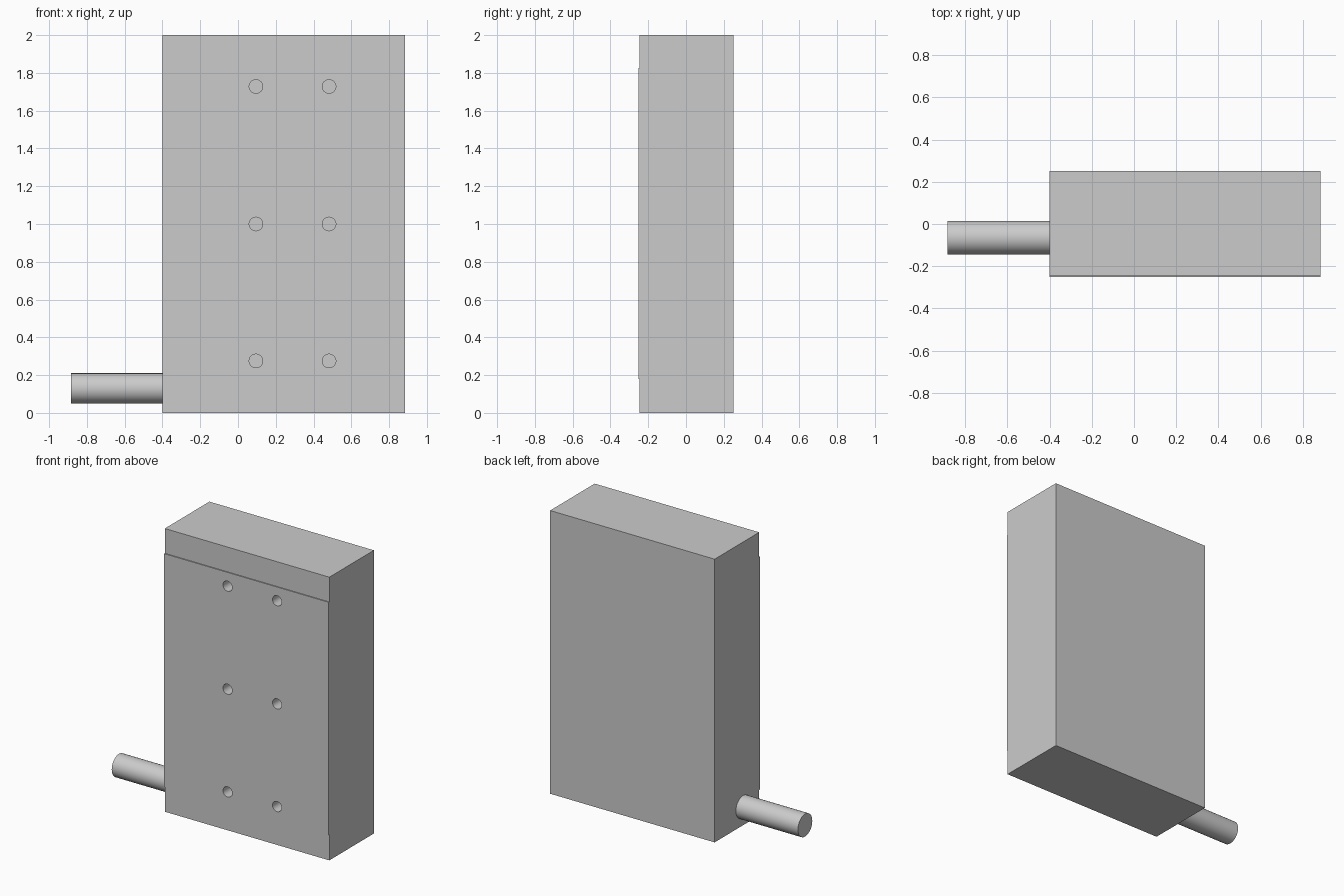
import bpy, bmesh, math
from mathutils import Matrix

if "Cube" in bpy.data.objects:
    bpy.data.objects.remove(bpy.data.objects["Cube"])

X0, X1 = -0.40, 0.885
BACK, FRONT, PAD = 0.252, -0.245, -0.252


def make_object(name, bm):
    bmesh.ops.recalc_face_normals(bm, faces=bm.faces)
    mesh = bpy.data.meshes.new(name)
    bm.to_mesh(mesh)
    bm.free()
    obj = bpy.data.objects.new(name, mesh)
    bpy.context.collection.objects.link(obj)
    return obj


def add_cylinder(bm, radius, length, centre, axis, segments):
    matrix = Matrix.Translation(centre) @ Matrix.Rotation(math.pi / 2, 4, axis)
    bmesh.ops.create_cone(bm, cap_ends=True, segments=segments, radius1=radius,
                          radius2=radius, depth=length, matrix=matrix)


def smooth(obj):
    bpy.ops.object.select_all(action='DESELECT')
    bpy.context.view_layer.objects.active = obj
    obj.select_set(True)
    bpy.ops.object.shade_smooth_by_angle(angle=math.radians(30))


# Housing: side profile with the slightly raised mounting pad, extruded along x
profile = [(BACK, 0), (FRONT, 0), (FRONT, 0.18), (PAD, 0.18),
           (PAD, 1.825), (FRONT, 1.825), (FRONT, 2), (BACK, 2)]
bm = bmesh.new()
face = bm.faces.new([bm.verts.new((X0, y, z)) for y, z in profile])
ext = bmesh.ops.extrude_face_region(bm, geom=[face])
verts = [v for v in ext["geom"] if isinstance(v, bmesh.types.BMVert)]
bmesh.ops.translate(bm, verts=verts, vec=(X1 - X0, 0, 0))
housing = make_object("housing", bm)

# Six blind mounting holes in the front pad
HOLE_DEPTH = 0.12
bm = bmesh.new()
for x in (0.095, 0.482):
    for z in (0.275, 1.0, 1.728):
        add_cylinder(bm, 0.036, 2 * HOLE_DEPTH, (x, PAD, z), 'X', 32)
cutter = make_object("hole_cutter", bm)
cutter.hide_render = True
mod = housing.modifiers.new("mounting_holes", 'BOOLEAN')
mod.operation = 'DIFFERENCE'
mod.solver = 'EXACT'
mod.object = cutter
bpy.context.view_layer.objects.active = housing
bpy.ops.object.modifier_apply(modifier=mod.name)
bpy.data.objects.remove(cutter)
smooth(housing)

# Cable stub leaving the lower left side
bm = bmesh.new()
add_cylinder(bm, 0.08, X0 + 0.885, ((X0 - 0.885) / 2, -0.065, 0.13), 'Y', 48)
smooth(make_object("cable_stub", bm))
